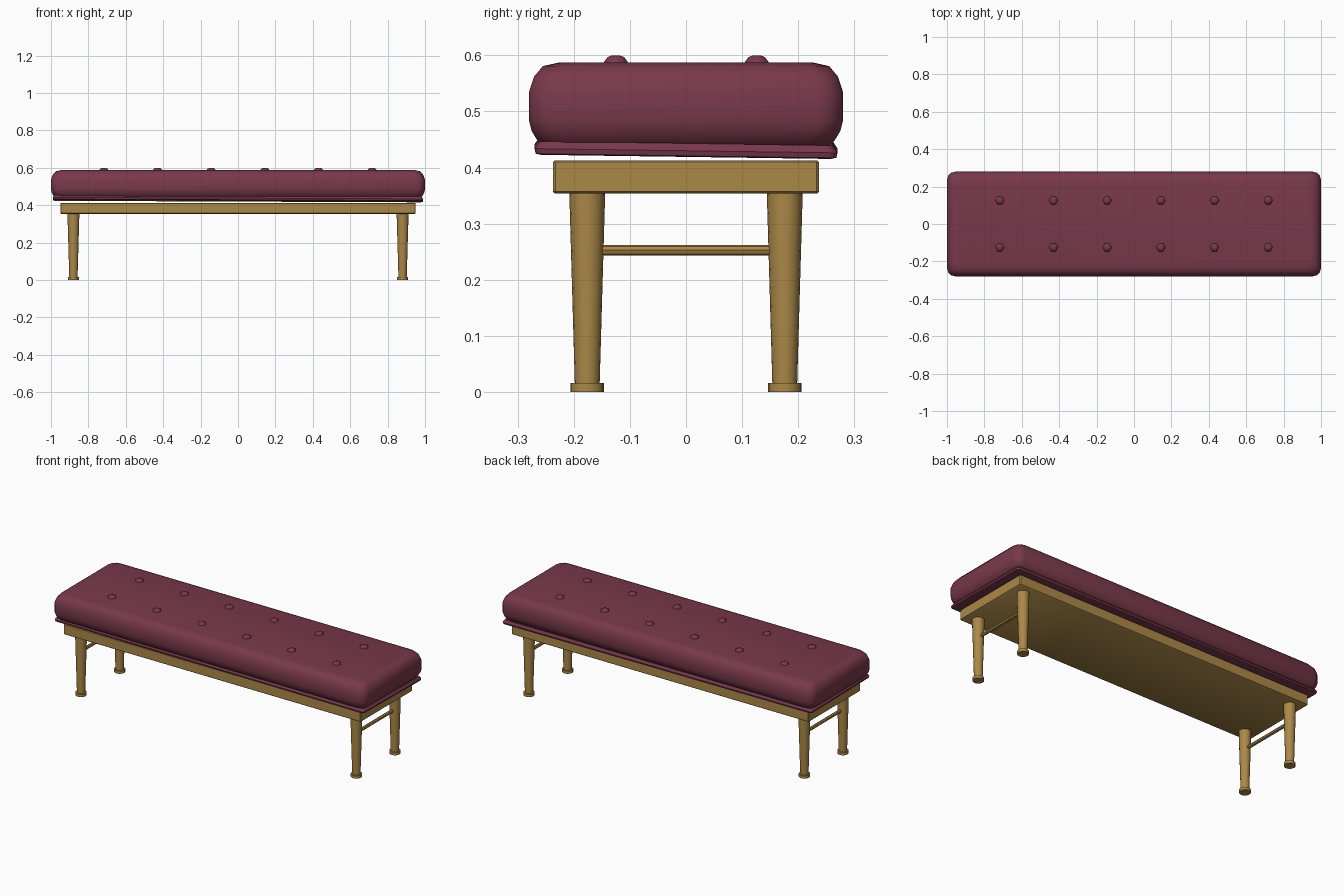
import bpy
import bmesh
from math import cos, sin, pi, radians

old = bpy.data.objects.get("Cube")
if old:
    bpy.data.objects.remove(old, do_unlink=True)


def material(name, color):
    m = bpy.data.materials.new(name)
    m.use_nodes = True
    m.diffuse_color = color
    m.node_tree.nodes["Principled BSDF"].inputs["Base Color"].default_value = color
    return m


fabric = material("burgundy fabric", (0.19, 0.04, 0.072, 1))
wood = material("golden wood", (0.41, 0.25, 0.065, 1))


def finish(name, bm, mat, location=(0, 0, 0), angle=40):
    bmesh.ops.recalc_face_normals(bm, faces=bm.faces[:])
    mesh = bpy.data.meshes.new(name)
    bm.to_mesh(mesh)
    bm.free()
    mesh.materials.append(mat)
    ob = bpy.data.objects.new(name, mesh)
    ob.location = location
    bpy.context.collection.objects.link(ob)
    bpy.ops.object.select_all(action="DESELECT")
    ob.select_set(True)
    bpy.context.view_layer.objects.active = ob
    bpy.ops.object.shade_smooth_by_angle(angle=radians(angle))
    return ob


def loft(rings):
    """Stack closed rings of points and cap both ends."""
    bm = bmesh.new()
    loops = [[bm.verts.new(p) for p in ring] for ring in rings]
    for a, b in zip(loops, loops[1:]):
        for i in range(len(a)):
            j = (i + 1) % len(a)
            bm.faces.new((a[i], a[j], b[j], b[i]))
    bm.faces.new(loops[0])
    bm.faces.new(loops[-1])
    return bm


def rounded_rect(hx, hy, z, radius, steps=3):
    points = []
    for k, (sx, sy) in enumerate([(1, 1), (-1, 1), (-1, -1), (1, -1)]):
        for s in range(steps + 1):
            a = (k + s / steps) * pi / 2
            points.append((sx * (hx - radius) + radius * cos(a),
                           sy * (hy - radius) + radius * sin(a), z))
    return points


def circle(r, z, sides):
    return [(r * cos(2 * pi * i / sides), r * sin(2 * pi * i / sides), z)
            for i in range(sides)]


# Seat cushion: (inset, height) profile with soft edges
cushion_profile = [(0.03, 0.435), (0.016, 0.447), (0.005, 0.465), (0, 0.485),
                   (0, 0.534), (0.009, 0.562), (0.025, 0.581), (0.052, 0.587)]
finish("cushion", loft([rounded_rect(1 - d, 0.28 - d, z, 0.045)
                        for d, z in cushion_profile]), fabric, angle=60)

# Welt under the cushion, sitting slightly askew
welt_profile = [(0.012, -0.011), (0.002, -0.009), (0, 0), (0.009, 0.013)]
welt = finish("welt", loft([rounded_rect(0.99 - d, 0.27 - d, z, 0.015)
                            for d, z in welt_profile]), fabric, (0, 0, 0.434))
welt.rotation_euler = (-0.014, 0.004, 0)

# Tufting buttons
for i in range(6):
    for y in (-0.125, 0.126):
        finish("button", loft([circle(0.025, -0.008, 6), circle(0.024, 0.004, 6),
                               circle(0.017, 0.012, 6), circle(0.008, 0.015, 6)]),
               fabric, ((i - 2.5) * 0.287, y, 0.585), 60)

# Seat frame
frame = finish("seat_frame", loft([rounded_rect(0.95 - d, 0.237 - d, z, 0.004, 1)
                                   for d, z in [(0.003, 0.354), (0, 0.357),
                                                (0, 0.41), (0.003, 0.413)]]), wood)

# Tapered legs with feet
for side, x in (("right", -0.88), ("left", 0.88)):
    for end, y in (("front", -0.176), ("back", 0.176)):
        finish(f"{end}_{side}_leg", loft([circle(0.022, 0.01, 16),
                                          circle(0.032, 0.355, 16)]), wood, (x, y, 0))
        finish(f"{end}_{side}_foot", loft([circle(0.03, 0, 16),
                                           circle(0.03, 0.016, 16)]), wood, (x, y, 0))
    # Cross rail between the front and back legs
    rail = finish(f"{side}_rail", loft([circle(0.0095, -0.16, 8),
                                        circle(0.0095, 0.16, 8)]), wood, (x, 0, 0.253))
    rail.rotation_euler.x = pi / 2
